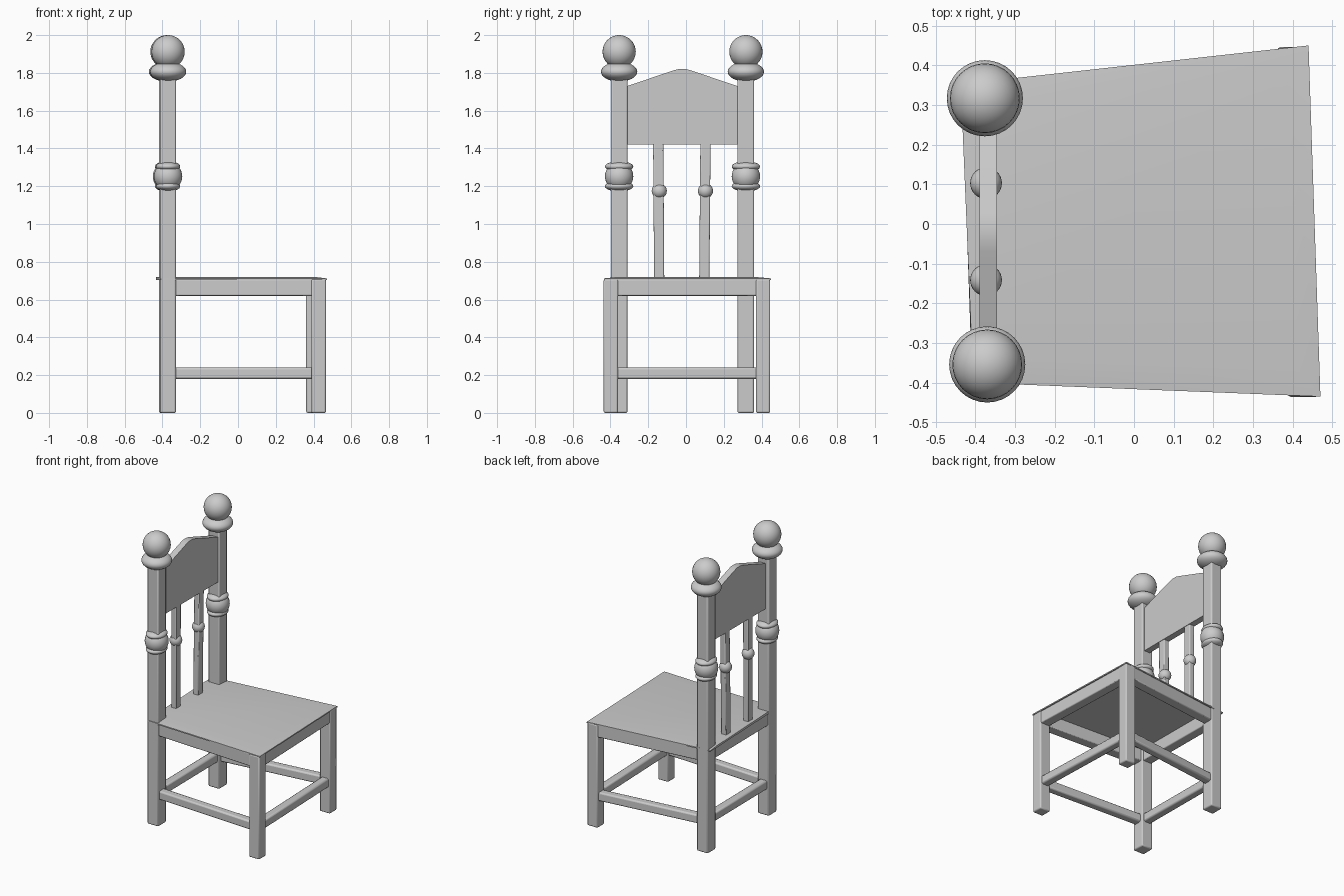
import bpy, math
from mathutils import Vector

cube = bpy.data.objects.get("Cube")
if cube:
    bpy.data.objects.remove(cube, do_unlink=True)

grey = bpy.data.materials.new("plain grey")
grey.use_nodes = True
COLOUR = (0.6, 0.6, 0.6, 1)
grey.diffuse_color = COLOUR
grey.node_tree.nodes["Principled BSDF"].inputs["Base Color"].default_value = COLOUR


def finish(ob, name, bevel=0.0):
    ob.name = name
    ob.data.materials.append(grey)
    bpy.ops.object.select_all(action='DESELECT')
    ob.select_set(True)
    bpy.context.view_layer.objects.active = ob
    if bevel:
        mod = ob.modifiers.new("Soft edges", 'BEVEL')
        mod.width = bevel
        mod.segments = 2
    bpy.ops.object.shade_smooth_by_angle(angle=math.radians(40))
    return ob


def mesh_object(name, verts, faces, bevel=0.0):
    mesh = bpy.data.meshes.new(name)
    mesh.from_pydata(verts, [], faces)
    ob = bpy.data.objects.new(name, mesh)
    bpy.context.collection.objects.link(ob)
    return finish(ob, name, bevel)


def loft(name, rings, bevel=0.0):
    """Skin a stack of equal rings, ordered bottom to top, and cap both ends."""
    n = len(rings[0])
    faces = [tuple(reversed(range(n))), tuple(range(n * (len(rings) - 1), n * len(rings)))]
    for r in range(len(rings) - 1):
        for i in range(n):
            j = (i + 1) % n
            faces.append((r * n + i, r * n + j, (r + 1) * n + j, (r + 1) * n + i))
    return mesh_object(name, [p for ring in rings for p in ring], faces, bevel)


def square_post(name, bottom, top, wx, wy, bevel):
    corners = [(-1, -1), (1, -1), (1, 1), (-1, 1)]
    rings = [[(c[0] + sx * wx / 2, c[1] + sy * wy / 2, c[2]) for sx, sy in corners]
             for c in (bottom, top)]
    return loft(name, rings, bevel)


def rail(name, a, b, z0, z1, width, bevel):
    """Horizontal bar between two plan points."""
    a, b = Vector(a), Vector(b)
    d = (b - a).normalized()
    side = Vector((-d.y, d.x)) * width / 2
    plan = [a - side, b - side, b + side, a + side]
    return loft(name, [[(p.x, p.y, z) for p in plan] for z in (z0, z1)], bevel)


def ball(name, centre, rx, ry, rz):
    bpy.ops.mesh.primitive_uv_sphere_add(segments=32, ring_count=16, location=centre)
    ob = bpy.context.object
    ob.scale = (rx, ry, rz)
    return finish(ob, name)


# Plan positions of the four uprights; the chair faces +x
back = {"left": (-0.376, 0.317), "right": (-0.370, -0.354)}
front = {"left": (0.400, 0.408), "right": (0.427, -0.398)}

for side in ("left", "right"):
    # Back post with turned collar and finial
    x, y = back[side]
    square_post(f"back_post_{side}", (x, y, 0), (x, y, 1.80), 0.084, 0.088, 0.008)
    ball(f"collar_ball_{side}", (x, y, 1.252), 0.075, 0.075, 0.075)
    for level, z in (("lower", 1.2), ("upper", 1.304)):
        ball(f"collar_ring_{level}_{side}", (x, y, z), 0.064, 0.075, 0.028)
    ball(f"finial_disc_{side}", (x, y, 1.806), 0.096, 0.096, 0.052)
    ball(f"finial_ball_{side}", (x, y, 1.912), 0.088, 0.088, 0.088)

    # Front leg
    fx, fy = front[side]
    square_post(f"front_leg_{side}", (fx, fy, 0), (fx, fy, 0.708), 0.078, 0.076, 0.008)

    # Side rails
    rail(f"side_apron_{side}", back[side], front[side], 0.62, 0.708, 0.068, 0.006)
    rail(f"side_stretcher_{side}", back[side], front[side], 0.18, 0.24, 0.056, 0.01)

# Cross rails
for name, ends in (("front", front), ("back", back)):
    rail(f"{name}_apron", ends["right"], ends["left"], 0.62, 0.708, 0.068, 0.006)
    rail(f"{name}_stretcher", ends["right"], ends["left"], 0.18, 0.24, 0.056, 0.01)

# Seat, with a gently falling edge on the front and sides
outline = [(-0.408, -0.400), (0.470, -0.435), (0.440, 0.450), (-0.434, 0.353)]
inner = [(-0.408, -0.335), (0.415, -0.37), (0.385, 0.375), (-0.434, 0.285)]
loft("seat", [[(x, y, 0.704) for x, y in outline],
              [(x, y, 0.712) for x, y in outline],
              [(x, y, 0.719) for x, y in inner]])

# Back panel with a peaked top
profile = [(-0.33, 1.42), (0.29, 1.42), (0.29, 1.724), (0.03, 1.812), (0.0, 1.82),
           (-0.04, 1.82), (-0.07, 1.812), (-0.33, 1.724)]
loft("back_panel", [[(x, y, z) for y, z in profile] for x in (-0.389, -0.345)])

# Spindles, each with a bead
for side, y0, y1 in (("left", 0.097, 0.103), ("right", -0.142, -0.147)):
    square_post(f"spindle_{side}", (-0.372, y0, 0.71), (-0.368, y1, 1.43), 0.04, 0.054, 0.006)
    ball(f"spindle_bead_{side}", (-0.373, (y0 + y1) / 2 + 0.003, 1.175), 0.04, 0.04, 0.04)
